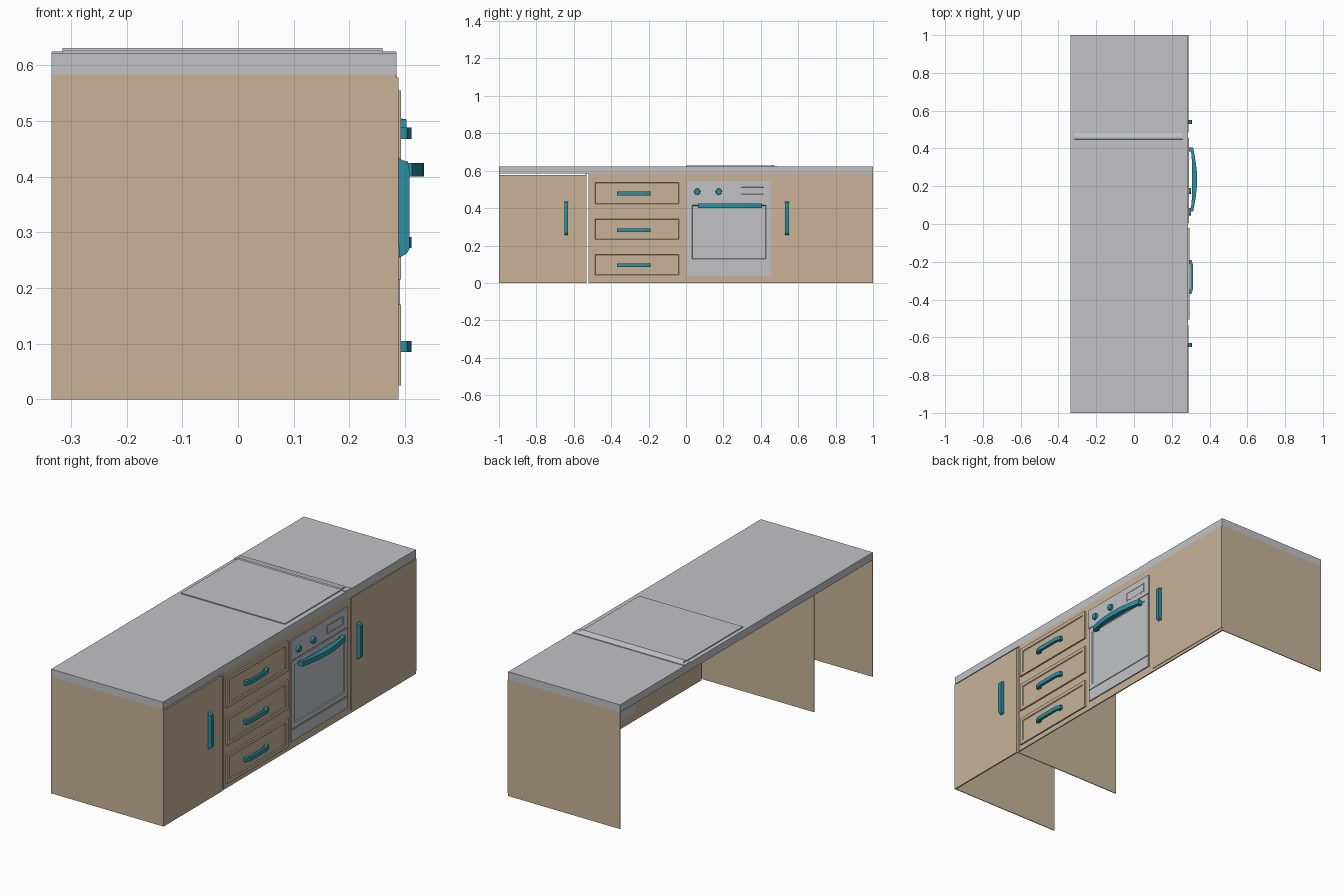
import bpy, bmesh, math
from mathutils import Matrix

if "Cube" in bpy.data.objects:
    bpy.data.objects.remove(bpy.data.objects["Cube"])


def mat(name, c):
    m = bpy.data.materials.new(name)
    m.diffuse_color = (*c, 1)
    m.use_nodes = True
    m.node_tree.nodes["Principled BSDF"].inputs["Base Color"].default_value = m.diffuse_color
    return m


GREY = mat("grey_steel", (0.54, 0.545, 0.56))
TAN = mat("tan_wood", (0.58, 0.45, 0.315))
TEAL = mat("teal_handle", (0.025, 0.28, 0.35))


def finish(bm, name, m):
    bmesh.ops.recalc_face_normals(bm, faces=bm.faces)
    me = bpy.data.meshes.new(name)
    bm.to_mesh(me)
    bm.free()
    me.materials.append(m)
    ob = bpy.data.objects.new(name, me)
    bpy.context.collection.objects.link(ob)
    return ob


def box_bm(x0, x1, y0, y1, z0, z1):
    bm = bmesh.new()
    bmesh.ops.create_cube(bm, size=1, matrix=Matrix.Translation(
        ((x0 + x1) / 2, (y0 + y1) / 2, (z0 + z1) / 2))
        @ Matrix.Diagonal((x1 - x0, y1 - y0, z1 - z0, 1)))
    return bm


def box(name, m, *b):
    return finish(box_bm(*b), name, m)


def framed(name, m, *b, margin=0.025, depth=-0.004):
    """Box whose +x face carries a stepped inner panel."""
    bm = box_bm(*b)
    bm.normal_update()
    f = [f for f in bm.faces if f.normal.x > 0.9]
    bmesh.ops.inset_region(bm, faces=f, thickness=margin)
    bmesh.ops.inset_region(bm, faces=f, thickness=0.004, depth=depth)
    return finish(bm, name, m)


def prism(name, m, pts, to3d, a, b):
    """Extrude a 2D profile between a and b; to3d maps (u, v, w) to xyz."""
    bm = bmesh.new()
    lo = [bm.verts.new(to3d(u, v, a)) for u, v in pts]
    hi = [bm.verts.new(to3d(u, v, b)) for u, v in pts]
    bm.faces.new(lo)
    bm.faces.new(hi)
    n = len(pts)
    for i in range(n):
        bm.faces.new((lo[i], lo[(i + 1) % n], hi[(i + 1) % n], hi[i]))
    return finish(bm, name, m)


# Worktop
box("worktop", GREY, -0.335, 0.285, -1, 1, 0.584, 0.622)

# Upright panels (open back and underside)
for name, y in (("left_end_panel", -1), ("partition_panel", -0.537), ("right_end_panel", 0.996)):
    box(name, TAN, -0.335, 0.284, y, y + 0.004, 0, 0.584)

# Front panels: left door, drawer and oven surround, right door
box("left_door", TAN, 0.281, 0.288, -1, -0.535, 0, 0.578)
box("front_surround", TAN, 0.279, 0.285, -0.522, 1, 0, 0.584)
box("right_door", TAN, 0.285, 0.288, 0.485, 1, 0.015, 0.577)

# Drawers with bar handles
for i, (z0, z1) in enumerate(((0.025, 0.17), (0.215, 0.36), (0.405, 0.555))):
    framed("drawer_%d" % i, TAN, 0.28, 0.293, -0.505, -0.02, z0, z1)
    zc = (0.095, 0.282, 0.478)[i]
    prism("drawer_handle_%d" % i, TEAL,
          [(0.289, -0.37), (0.304, -0.37), (0.312, -0.345), (0.312, -0.215),
           (0.304, -0.19), (0.289, -0.19), (0.289, -0.21), (0.300, -0.215),
           (0.300, -0.345), (0.289, -0.35)],
          lambda u, v, w: (u, v, w), zc - 0.010, zc + 0.010)

# Vertical door handles
for name, y in (("left_door_handle", -0.64), ("right_door_handle", 0.54)):
    prism(name, TEAL,
          [(0.287, 0.436), (0.294, 0.430), (0.305, 0.427), (0.308, 0.41),
           (0.308, 0.27), (0.303, 0.262), (0.291, 0.255), (0.289, 0.255)],
          lambda u, v, w: (u, w, v), y - 0.010, y + 0.010)

# Oven: body, control panel, door with window, lower drawer
box("oven_body", GREY, 0.277, 0.287, 0.005, 0.455, 0.04, 0.545)
box("oven_control_panel", GREY, 0.28, 0.291, 0.005, 0.455, 0.445, 0.545)
framed("oven_display", GREY, 0.285, 0.292, 0.29, 0.42, 0.47, 0.515, margin=0.004, depth=-0.002)
framed("oven_door", GREY, 0.28, 0.291, 0.008, 0.452, 0.102, 0.44, margin=0.035, depth=-0.004)
box("oven_lower_drawer", GREY, 0.28, 0.291, 0.008, 0.452, 0.04, 0.096)

# Oven knobs
for i, y in enumerate((0.06, 0.175)):
    bm = bmesh.new()
    bmesh.ops.create_cone(bm, cap_ends=True, segments=16, radius1=0.017, radius2=0.015,
                          depth=0.014, matrix=Matrix.Translation((0.296, y, 0.488))
                          @ Matrix.Rotation(math.pi / 2, 4, 'Y'))
    finish(bm, "oven_knob_%d" % i, TEAL)

# Bowed oven handle with two mounts
arc = []
for i in range(9):
    t = i / 8
    arc.append((0.313 + 0.021 * math.sin(math.pi * t), 0.065 + 0.34 * t))
prism("oven_handle", TEAL, [(0.300, 0.065)] + arc + [(0.300, 0.405), (0.308, 0.32), (0.308, 0.15)],
      lambda u, v, w: (u, v, w), 0.40, 0.425)
for i, y in enumerate((0.065, 0.385)):
    box("oven_handle_mount_%d" % i, TEAL, 0.289, 0.304, y, y + 0.02, 0.402, 0.423)

# Hob cover and its wedge-shaped hinge strip
box("hob_cover", GREY, -0.315, 0.26, 0, 0.445, 0.62, 0.627)
box("hob_rear_plate", GREY, -0.335, 0.285, 0.445, 0.49, 0.62, 0.625)
prism("hob_hinge_strip", GREY, [(0.445, 0.622), (0.45, 0.631), (0.462, 0.631), (0.485, 0.624)],
      lambda u, v, w: (w, u, v), -0.315, 0.26)
